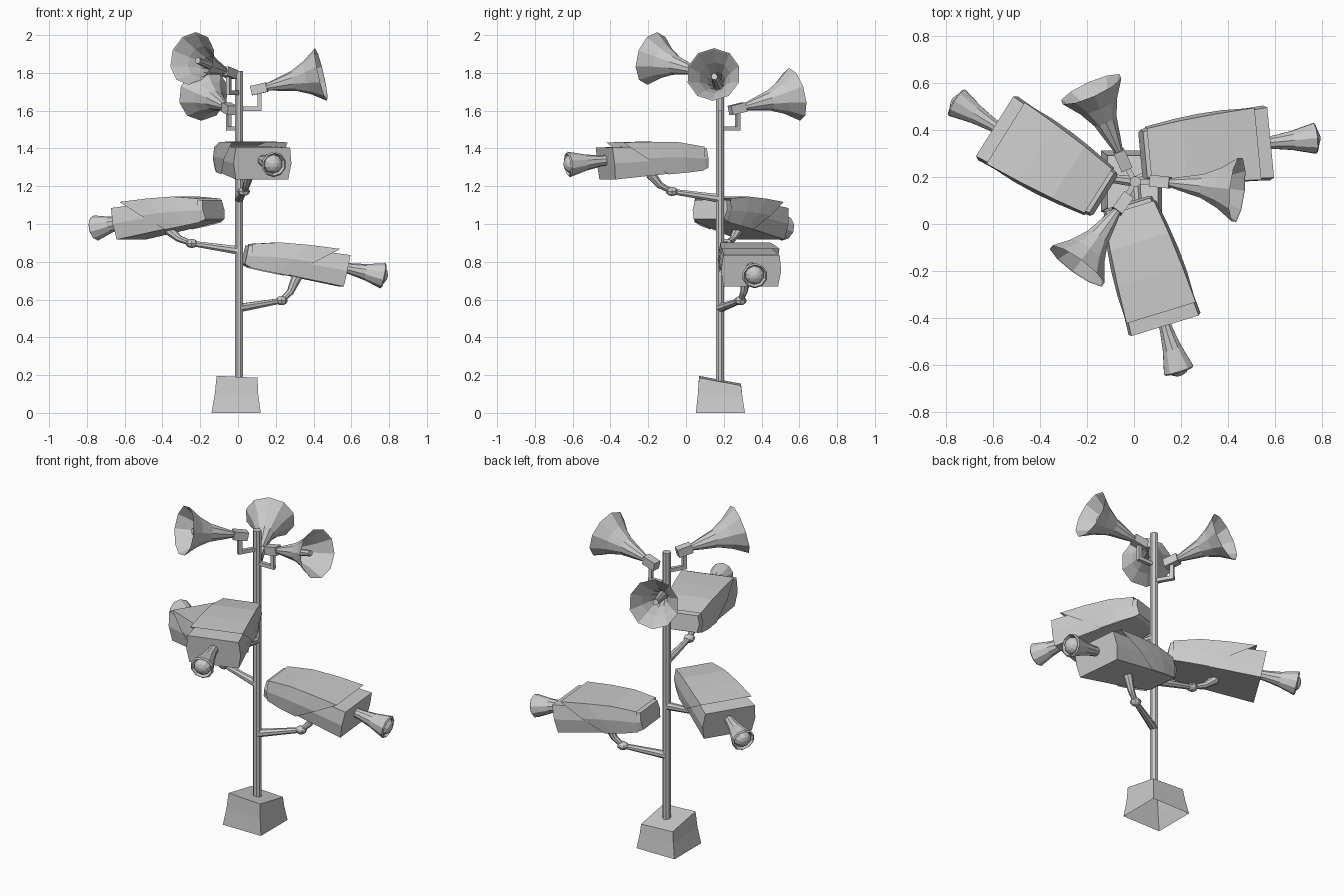
import bpy, bmesh
from math import radians, cos, sin, pi
from mathutils import Matrix, Vector

if "Cube" in bpy.data.objects:
    bpy.data.objects.remove(bpy.data.objects["Cube"])

PX, PY = 0.005, 0.18          # pole axis


def finish(name, bm, mat=None):
    bmesh.ops.recalc_face_normals(bm, faces=bm.faces)
    me = bpy.data.meshes.new(name)
    bm.to_mesh(me)
    bm.free()
    ob = bpy.data.objects.new(name, me)
    bpy.context.collection.objects.link(ob)
    if mat:
        ob.matrix_world = mat
    return ob


def loft(name, rings, mat=None, closed=True, cap_start=True, cap_end=True):
    """Skin a list of equally long point rings."""
    bm = bmesh.new()
    vs = [[bm.verts.new(p) for p in r] for r in rings]
    n = len(rings[0])
    for a, b in zip(vs, vs[1:]):
        for i in range(n if closed else n - 1):
            j = (i + 1) % n
            bm.faces.new((a[i], a[j], b[j], b[i]))
    if closed and cap_start:
        bm.faces.new(vs[0])
    if closed and cap_end:
        bm.faces.new(vs[-1])
    return finish(name, bm, mat)


def lathe(name, profile, sides, mat, cap_start=True, cap_end=True):
    """Revolve (distance, radius) points around local x."""
    rings = [[(s, r * cos(2 * pi * (i + .5) / sides), r * sin(2 * pi * (i + .5) / sides))
              for i in range(sides)] for s, r in profile]
    return loft(name, rings, mat, True, cap_start, cap_end)


def tube(name, pts, radii, sides=8):
    """Tapered tube through world points."""
    pts = [Vector(p) for p in pts]
    rings = []
    for k, p in enumerate(pts):
        d = (pts[min(k + 1, len(pts) - 1)] - pts[max(k - 1, 0)]).normalized()
        q = d.to_track_quat('X', 'Z')
        rings.append([p + q @ Vector((0, radii[k] * cos(2 * pi * (i + .5) / sides),
                                      radii[k] * sin(2 * pi * (i + .5) / sides)))
                      for i in range(sides)])
    return loft(name, rings)


def box(name, center, size, mat):
    bm = bmesh.new()
    bmesh.ops.create_cube(bm, size=1)
    bmesh.ops.scale(bm, vec=size, verts=bm.verts)
    bmesh.ops.translate(bm, vec=center, verts=bm.verts)
    return finish(name, bm, mat)


def aim(pos, heading, pitch):
    """Frame with local x pointing along heading, pitched upward."""
    return (Matrix.Translation(pos) @ Matrix.Rotation(radians(heading), 4, 'Z')
            @ Matrix.Rotation(radians(-pitch), 4, 'Y'))


# Base: flared square block, open below, sloping top
def square(cx, cy, hx, hy, zs):
    c = ((-1, -1), (1, -1), (1, 1), (-1, 1))
    return [(cx + hx * a, cy + hy * b, z) for (a, b), z in zip(c, zs)]


loft("base", [square(-.01, .182, .13, .13, (0, 0, 0, 0)),
              square(-.008, .181, .115, .118, (.1, .1, .085, .085)),
              square(-.005, .18, .108, .111, (.196, .186, .145, .155))], cap_start=False)

# Pole
lathe("pole", [(0.13, .024), (1.81, .024)], 8, aim((PX, PY, 0), 0, 90))


# Horn loudspeakers on small elbow brackets
def speaker(k, mount_z, heading):
    m = aim((PX, PY, mount_z), heading, 0)
    tag = f"_{k}"
    box("speaker_bracket_arm" + tag, (.065, 0, 0), (.11, .022, .022), m)
    box("speaker_bracket_post" + tag, (.108, 0, .038), (.022, .022, .095), m)
    d = m @ Vector((.105, 0, .105))
    h = aim(d, heading - 6, 13)
    box("speaker_driver" + tag, (.002, 0, 0), (.085, .05, .05), h)
    lathe("speaker_horn" + tag, [(.04, .018), (.10, .033), (.19, .054), (.265, .09),
                                 (.34, .143), (.335, .137), (.26, .085), (.185, .05),
                                 (.10, .028)], 10, h)
    lathe("speaker_plug" + tag, [(.10, .028), (.20, .022), (.29, .017)], 8, h)


for k, z in enumerate((1.61, 1.505, 1.695)):
    speaker(k + 1, z, 120 * k)


# Cameras: tapered body, sheet hood, flared lens, jointed mount
def section(s, wt, wm, wb, top, bot):
    mid = (top + bot) / 2
    half = [(wb, bot), (wm, mid), (wt, top)]
    s = s if isinstance(s, tuple) else (s, s, s)
    right = [(a, w, u) for a, (w, u) in zip(s, half)]
    return right + [(a, -w, u) for a, w, u in reversed(right)]


def camera(k, front, heading, pitch, arm_z, joint):
    m = aim(front, heading, -pitch)
    tag = f"_{k}"
    loft("camera_body" + tag, [section(-.535, .098, .108, .095, .018, -.082),
                               section(-.515, .102, .112, .10, .022, -.09),
                               section(-.28, .130, .142, .128, .06, -.091),
                               section(0, .150, .160, .145, .08, -.09)], m)
    loft("camera_hood" + tag, [section((-.505, -.512, -.52), .110, .119, .106, .030, -.095),
                               section((-.41, -.39, -.375), .130, .139, .126, .069, -.096),
                               section((-.35, -.29, -.22), .144, .151, .130, .088, -.095),
                               section((-.30, -.18, -.06), .154, .157, .134, .101, -.094)],
         m, closed=False)
    lens = m @ Matrix.Translation((0, 0, .012))
    lathe("camera_lens" + tag, [(-.01, .027), (.03, .030), (.11, .043), (.205, .068),
                                (.212, .06), (.19, .05)], 10, lens, cap_end=False)
    lathe("camera_lens_glass" + tag, [(.18, .052), (.205, .047), (.222, .032), (.23, .012)],
          10, lens)
    # mount
    j = Vector(joint)
    top = m @ Vector((-.24, 0, -.085))
    knee = Vector((j.x * .45 + top.x * .55, j.y * .45 + top.y * .55, j.z * .65 + top.z * .35))
    start = Vector((PX, PY, arm_z))
    tube("mount_arm" + tag, [start, j], [.024, .015])
    tube("mount_link" + tag, [j, knee, top], [.014, .019, .028])
    bm = bmesh.new()
    bmesh.ops.create_uvsphere(bm, u_segments=8, v_segments=6, radius=.03)
    bmesh.ops.scale(bm, vec=(1.1, 1.1, .8), verts=bm.verts)
    finish("mount_joint" + tag, bm, Matrix.Translation(j))


camera(1, (.565, .345, .757), 5.5, 12, .555, (.23, .288, .594))
camera(2, (.13, -.425, 1.325), -73, 6, 1.135, (.03, -.074, 1.172))
camera(3, (-.58, .408, 1.006), 148, 11, .86, (-.245, .215, .897))
